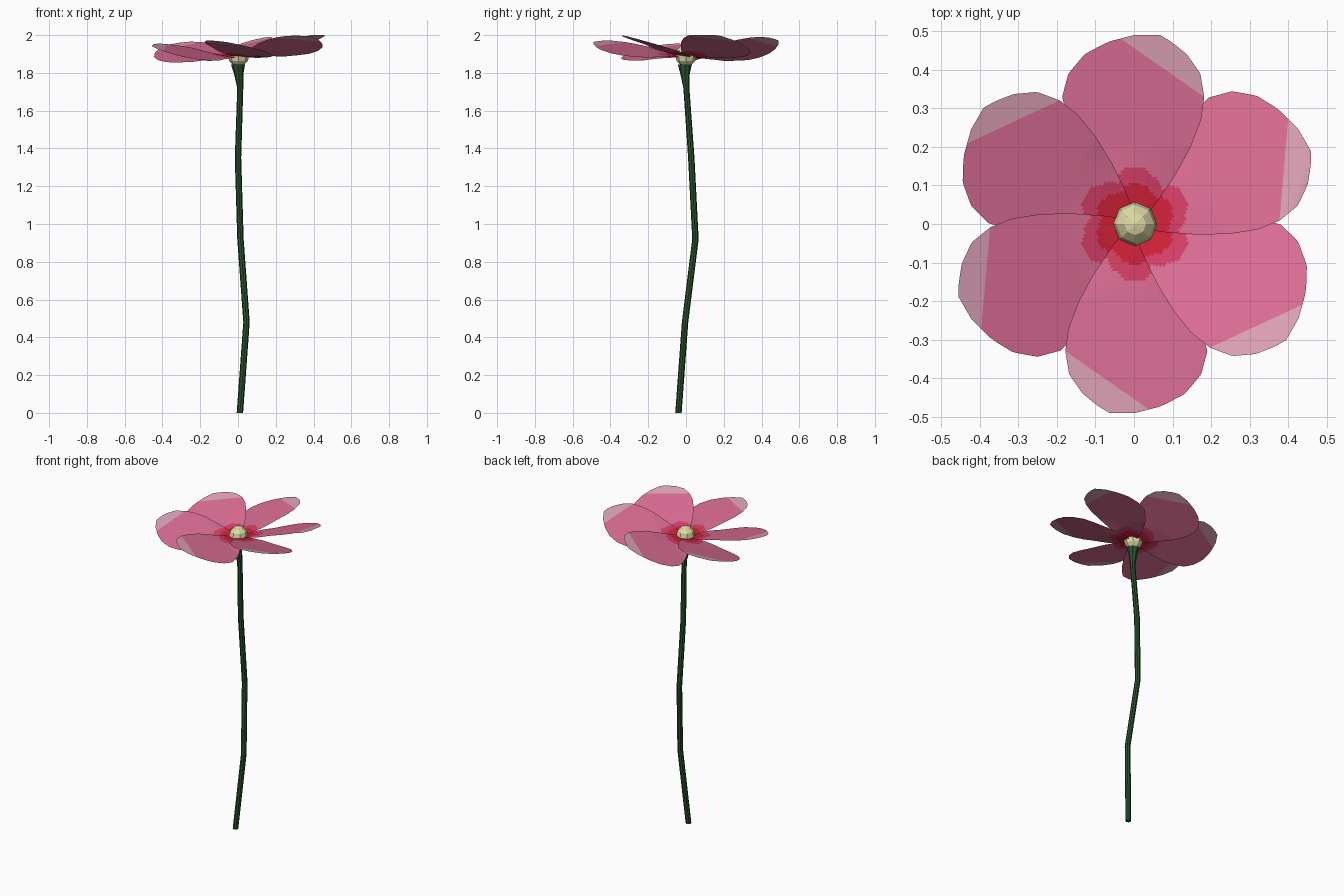
import bpy, bmesh, math
from mathutils import Vector, Matrix

if "Cube" in bpy.data.objects:
    bpy.data.objects.remove(bpy.data.objects["Cube"])


def mat(name, rgb):
    m = bpy.data.materials.new(name)
    m.diffuse_color = (*rgb, 1)
    m.use_nodes = True
    m.node_tree.nodes["Principled BSDF"].inputs["Base Color"].default_value = m.diffuse_color
    return m


PINK = mat("petal_pink", (0.72, 0.155, 0.30))
PALE = mat("petal_pale_tip", (0.72, 0.36, 0.47))
ROSE = mat("petal_rose", (0.68, 0.05, 0.135))
RED = mat("petal_red", (0.64, 0.015, 0.04))
GREEN = mat("stem_green", (0.02, 0.085, 0.023))
CREAM = mat("centre_cream", (0.74, 0.71, 0.38))


def finish(bm, name, mats):
    me = bpy.data.meshes.new(name)
    bm.to_mesh(me)
    bm.free()
    for m in mats:
        me.materials.append(m)
    ob = bpy.data.objects.new(name, me)
    bpy.context.collection.objects.link(ob)
    return ob


# Stem: hexagonal rings along a slightly crooked path, flaring at the top
path = [(0.01, -0.04, 0, 0.017), (0.045, -0.005, 0.48, 0.017),
        (0.013, 0.05, 0.92, 0.017), (0.0, 0.028, 1.35, 0.017),
        (0.012, 0.002, 1.72, 0.016), (0.004, -0.005, 1.79, 0.024),
        (0.0, -0.006, 1.845, 0.037)]
bm = bmesh.new()
rings = []
for x, y, z, r in path:
    rings.append([bm.verts.new((x + r * math.cos(a), y + r * math.sin(a), z))
                  for a in (math.tau * k / 8 for k in range(8))])
for a, b in zip(rings, rings[1:]):
    for k in range(8):
        n = (k + 1) % 8
        bm.faces.new((a[k], a[n], b[n], b[k]))
bm.faces.new(rings[0][::-1])
bm.faces.new(rings[-1])
finish(bm, "stem", [GREEN])

# Flower centre: low-poly ball
bm = bmesh.new()
bmesh.ops.create_uvsphere(bm, u_segments=8, v_segments=6, radius=0.057,
                          matrix=Matrix.Translation((0.003, 0, 1.892)))
finish(bm, "flower_centre", [CREAM])

# Petal outline: distance from centre, clockwise edge, counter-clockwise edge
OUTLINE = [(0.01, -0.02, 0.02), (0.06, -0.06, 0.06), (0.13, -0.107, 0.107),
           (0.20, -0.145, 0.145), (0.27, -0.172, 0.173), (0.33, -0.180, 0.188),
           (0.39, -0.170, 0.172), (0.44, -0.135, 0.13), (0.472, -0.095, 0.07),
           (0.490, -0.065, 0.0)]


def edges_at(u):
    for (u0, a0, b0), (u1, a1, b1) in zip(OUTLINE, OUTLINE[1:]):
        if u <= u1 + 1e-6:
            t = (u - u0) / (u1 - u0)
            return a0 + (a1 - a0) * t, b0 + (b1 - b0) * t
    return OUTLINE[-1][1:]


def petal(name, angle):
    cols, rows = 24, 60
    bm = bmesh.new()
    grid = []
    for i in range(rows + 1):
        u = 0.01 + 0.48 * i / rows
        lo, hi = edges_at(u)
        grid.append([bm.verts.new((u, lo + (hi - lo) * j / cols, 0))
                     for j in range(cols + 1)])
    for a, b in zip(grid, grid[1:]):
        for j in range(cols):
            bm.faces.new((a[j], b[j], b[j + 1], a[j + 1]))
    # cut along the edge of the pale tip
    bmesh.ops.bisect_plane(bm, geom=bm.verts[:] + bm.edges[:] + bm.faces[:],
                           plane_co=(0.455, 0, 0), plane_no=(1, -0.7, 0))
    # colour zones: red heart, rose ring, pink blade, pale tip
    for f in bm.faces:
        c = f.calc_center_median()
        s = c.x + 11 * c.y ** 2
        if c.x < 0.2 and s < 0.105:
            f.material_index = 3
        elif c.x < 0.2 and s < 0.15:
            f.material_index = 2
        elif c.x > 0.455 + 0.7 * c.y:
            f.material_index = 1
        f.smooth = True
    # twist each petal like a propeller, and tilt the head a little
    ca, sa = math.cos(angle), math.sin(angle)
    for v in bm.verts:
        u, w = v.co.x, v.co.y
        x, y = u * ca - w * sa, u * sa + w * ca
        z = 1.882 + 0.14 * u - 0.26 * w * min(1, 0.4 + u / 0.33) + 0.06 * x
        v.co = Vector((x + 0.002, y, min(z, 2.0)))
    finish(bm, name, [PINK, PALE, ROSE, RED])


# Six petals around the centre
for k in range(6):
    petal(f"petal_{k + 1}", math.radians(30 + 60 * k))
